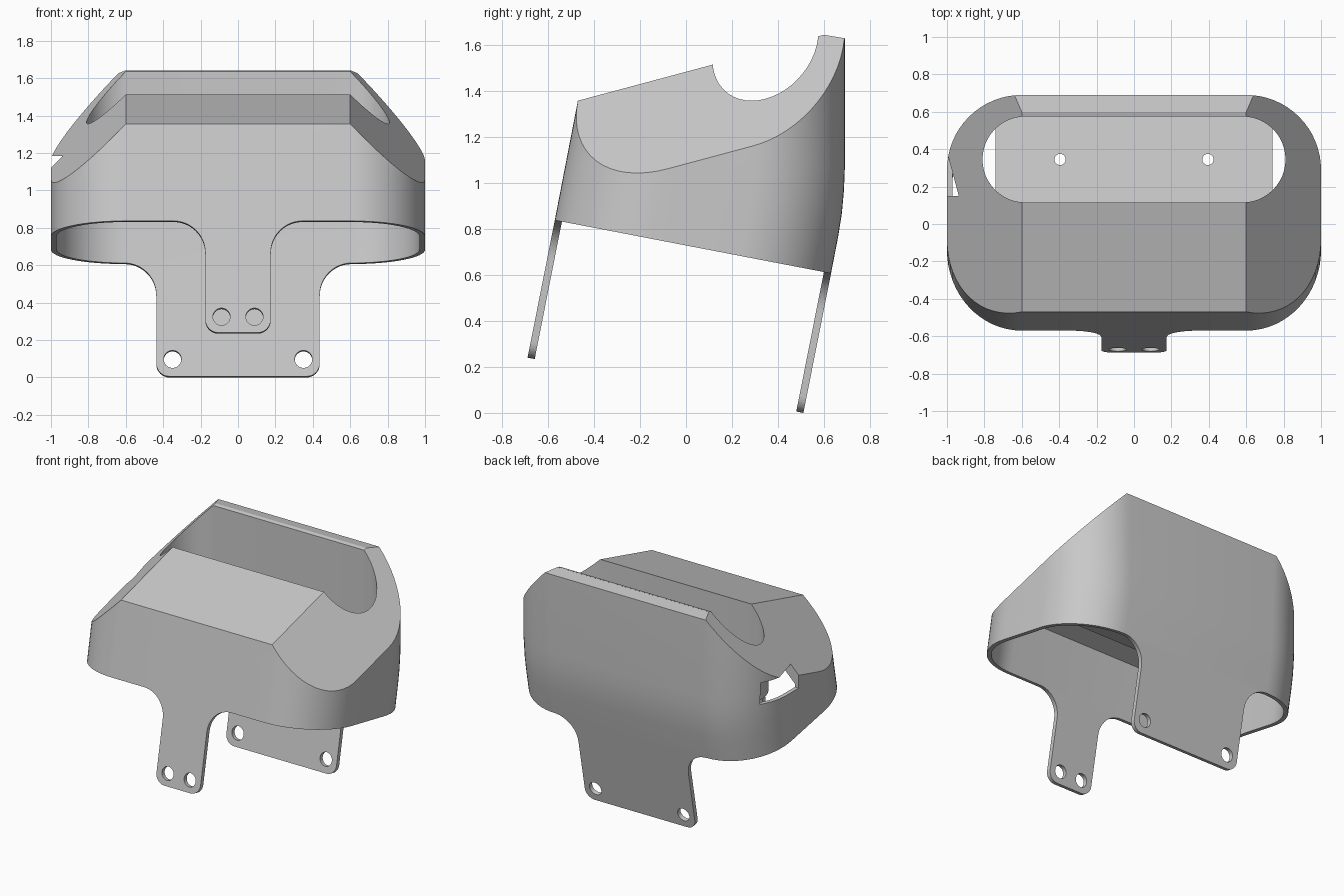
import bpy, bmesh, math

if "Cube" in bpy.data.objects:
    bpy.data.objects.remove(bpy.data.objects["Cube"])

grey = bpy.data.materials.new("plain grey")
grey.diffuse_color = (0.58, 0.58, 0.58, 1)
grey.use_nodes = True
grey.node_tree.nodes["Principled BSDF"].inputs["Base Color"].default_value = grey.diffuse_color


def loft(name, rings):
    """Closed solid through rings of equal point count."""
    bm = bmesh.new()
    vs = [[bm.verts.new(p) for p in r] for r in rings]
    n = len(vs[0])
    for a, b in zip(vs, vs[1:]):
        for i in range(n):
            j = (i + 1) % n
            bm.faces.new((a[i], a[j], b[j], b[i]))
    bm.faces.new(vs[0][::-1])
    bm.faces.new(vs[-1])
    bmesh.ops.recalc_face_normals(bm, faces=bm.faces)
    me = bpy.data.meshes.new(name)
    bm.to_mesh(me)
    bm.free()
    ob = bpy.data.objects.new(name, me)
    bpy.context.collection.objects.link(ob)
    me.materials.append(grey)
    return ob


def boolean(ob, tool, op='DIFFERENCE'):
    m = ob.modifiers.new("cut", 'BOOLEAN')
    m.operation, m.object, m.solver = op, tool, 'EXACT'
    bpy.context.view_layer.objects.active = ob
    bpy.ops.object.modifier_apply(modifier=m.name)
    bpy.data.objects.remove(tool)


def box(x0, x1, y0, y1, z0, z1):
    return loft("cutter", [[(x0, y0, z), (x1, y0, z), (x1, y1, z), (x0, y1, z)] for z in (z0, z1)])


def arc(cx, cy, rx, ry, a0, a1, n=16):
    return [(cx + rx * math.cos(math.radians(a0 + (a1 - a0) * i / n)),
             cy + ry * math.sin(math.radians(a0 + (a1 - a0) * i / n))) for i in range(n + 1)]


def ring(h, back_y, inset):
    """Rounded rectangle section, lying in a plane that falls to the back."""
    f, b = -0.57 + 0.193 * h, back_y
    zf, zb = 0.837 + h, 0.606 + h
    r, rf = 0.4 - inset, 0.43 - inset
    yf, yb = f + inset, b - inset
    pts = (arc(0.6, yf + rf, r, rf, -90, 0) + arc(0.6, yb - r, r, r, 0, 90)
           + arc(-0.6, yb - r, r, r, 90, 180) + arc(-0.6, yf + rf, r, rf, 180, 270))
    return [(x, y, zf + (zb - zf) * (y - f) / (b - f)) for x, y in pts]


def tube(name, inset, start):
    back = [(start, 0.63 + 0.193 * start), (0.16, 0.661), (0.26, 0.677), (0.36, 0.686),
            (0.46, 0.69), (1.3, 0.69)]
    return loft(name, [ring(h, y, inset) for h, y in back])


def roof(drop, flat=0.0):
    """Prism with sloped ridge and 45 degree sides."""
    out = []
    for y, z in ((-1, 1.214), (1.2, 1.803)):
        z -= drop
        out.append([(-1.3, y, 0.2), (1.3, y, 0.2), (1.3, y, z - 0.7),
                    (0.6 + flat, y, z - flat), (-0.6 - flat, y, z - flat), (-1.3, y, z - 0.7)])
    return loft("roof_cutter", out)


def slot(name, r, z_low, z_high, half=0.58, fall=0.19):
    """Rounded slot prism whose underside falls to the back."""
    pts = arc(half, 0.345, r, r, -90, 90, 24) + arc(-half, 0.345, r, r, 90, 270, 24)
    return loft(name, [[(x, y, z_low - fall * (y - 0.085)) for x, y in pts],
                       [(x, y, z_high) for x, y in pts]])


def cylinder_y(x, z, r, y0, y1):
    pts = arc(x, z, r, r, 0, 345, 23)
    return loft("hole_cutter", [[(px, y, pz) for px, pz in pts] for y in (y0, y1)])


# Main shell: outer tube trimmed by the roof shape and a small bevel at the back
shell = tube("shell", 0.0, 0.0)
boolean(shell, roof(0.0), 'INTERSECT')
boolean(shell, loft("bevel_cutter", [[(x, 0.6, 1.642), (x, 1.2, 1.542), (x, 1.2, 2.2), (x, 0.6, 2.2)]
                                     for x in (-2, 2)]))

# Hollow inside, with a hanging pocket left standing around the slot
FLOOR = 0.93
cavity = tube("cavity_cutter", 0.03, -0.1)
boolean(cavity, roof(0.1, 0.04), 'INTERSECT')
pocket = slot("pocket_block", 0.26, FLOOR, 2)
for s in (-1, 1):
    boolean(pocket, box(min(s * 0.745, s * 2), max(s * 0.745, s * 2), -1, 1, 0, 0.98))
boolean(cavity, pocket)
boolean(shell, cavity)

# Slot pocket in the roof, open below at both ends of its floor
boolean(shell, slot("slot_cutter", 0.23, FLOOR + 0.03, 2))
for s in (-1, 1):
    end = slot("end_cutter", 0.23, 0.5, 1.3)
    boolean(end, box(-2, 0.74, -1, 1, 0, 2) if s > 0 else box(-0.74, 2, -1, 1, 0, 2))
    boolean(shell, end)

# Two small holes in the pocket floor
for s in (-1, 1):
    pts = arc(s * 0.395, 0.345, 0.03, 0.03, 0, 345, 23)
    boolean(shell, loft("hole_cutter", [[(x, y, z) for x, y in pts] for z in (0.7, 1.2)]))

# Side window on the left
boolean(shell, box(-1.1, -0.87, 0.15, 0.5, 1.03, 1.185))


def tab(name, half, z_low, z_top, y_top, side, hole_x, hole_z, hole_r):
    """Mounting tab continuing the tilted wall, flared at the top."""
    f, c = 0.17, 0.07
    right = arc(half - c, z_low + c, c, c, -90, 0, 8) + arc(half + f, z_top - f, f, f, 180, 90, 12)
    pts = right + [(-x, z) for x, z in reversed(right)]
    ob = loft(name, [[(x, y, z) for x, z in pts] for y in (0, side * 0.031)])
    for s in (-1, 1):
        boolean(ob, cylinder_y(s * hole_x, hole_z, hole_r, -0.2, 0.2))
    for v in ob.data.vertices:
        depth = v.co.y
        v.co.y += y_top + 0.198 * (v.co.z - z_top)
        v.co.z -= 0.193 * depth
    return ob


front_tab = tab("front_tab", 0.175, 0.24, 0.837, -0.57, 1, 0.088, 0.325, 0.046)
back_tab = tab("back_tab", 0.437, 0.0, 0.606, 0.63, -1, 0.35, 0.092, 0.047)

# Smooth curved walls, keep the edges sharp
for ob in (shell, front_tab, back_tab):
    bpy.ops.object.select_all(action='DESELECT')
    ob.select_set(True)
    bpy.context.view_layer.objects.active = ob
    bpy.ops.object.shade_smooth_by_angle(angle=math.radians(25))
